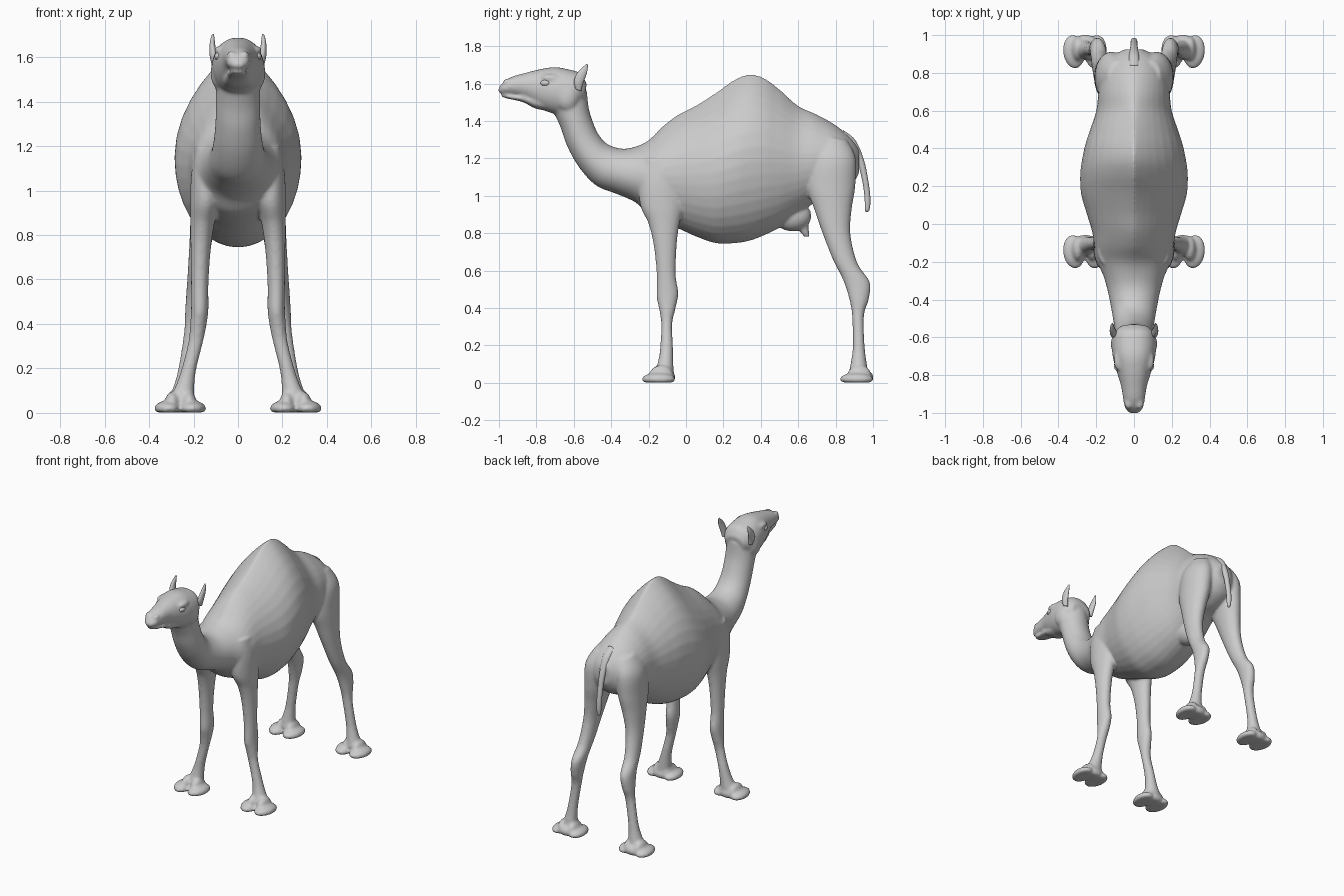
import bpy, bmesh, math
from mathutils import Vector, Matrix

N = 36


def spline(rows, steps=6):
    """Catmull-Rom interpolation through rows of numbers."""
    out = []
    for i in range(len(rows) - 1):
        p0, p1 = rows[max(i - 1, 0)], rows[i]
        p2, p3 = rows[i + 1], rows[min(i + 2, len(rows) - 1)]
        for s in range(steps):
            t = s / steps
            out.append([0.5 * (2 * b + (c - a) * t + (2 * a - 5 * b + 4 * c - d) * t * t
                               + (3 * b - a - 3 * c + d) * t ** 3)
                        for a, b, c, d in zip(p0, p1, p2, p3)])
    return out + [list(rows[-1])]


def loft(bm, rows, side=1, mid=0.5, low=1.0):
    """Rows: edge A (y, z), edge B (y, z), half width, x centre, pointedness towards A."""
    rings = []
    for ay, az, by, bz, w, xc, e in spline(rows):
        a, b = Vector((0, ay, az)), Vector((0, by, bz))
        c = b.lerp(a, mid)
        ring = []
        for k in range(N):
            t = 2 * math.pi * k / N
            u, s = math.cos(t), math.sin(t)
            p = c + (a - c) * u if u > 0 else c + (b - c) * -u
            x = w * math.copysign(abs(s) ** (e if u > 0 else low), s)
            ring.append(bm.verts.new((side * (xc + x), p.y, p.z)))
        rings.append(ring)
    for r, q in zip(rings, rings[1:]):
        for k in range(N):
            bm.faces.new((r[k], r[(k + 1) % N], q[(k + 1) % N], q[k]))
    bm.faces.new(rings[0])
    bm.faces.new(rings[-1][::-1])


def ball(bm, centre, radii, floor=None, turn=0):
    m = Matrix.Translation(centre) @ Matrix.Rotation(turn, 4, 'Z') @ Matrix.Diagonal((*radii, 1))
    res = bmesh.ops.create_uvsphere(bm, u_segments=28, v_segments=18, radius=1, matrix=m)
    if floor is not None:
        for v in res['verts']:
            v.co.z = max(v.co.z, floor)


def finish(bm, name):
    bmesh.ops.recalc_face_normals(bm, faces=bm.faces)
    for f in bm.faces:
        f.smooth = True
    me = bpy.data.meshes.new(name)
    bm.to_mesh(me)
    bm.free()
    ob = bpy.data.objects.new(name, me)
    bpy.context.collection.objects.link(ob)
    return ob


body = bmesh.new()

# torso with hump: y, top, bottom, half width, ridge sharpness
torso = [(.925, 1.25, 1.12, .05, 1), (.88, 1.31, 1.05, .125, 1.1), (.8, 1.378, 1.0, .172, 1.2),
         (.7, 1.435, .97, .188, 1.4), (.6, 1.482, .90, .20, 1.6), (.5, 1.57, .83, .232, 1.8),
         (.42, 1.63, .79, .258, 1.9), (.34, 1.65, .76, .275, 1.9), (.26, 1.622, .747, .285, 1.9),
         (.16, 1.552, .747, .28, 1.8), (.06, 1.487, .78, .252, 1.6), (-.04, 1.435, .825, .222, 1.5),
         (-.12, 1.375, .86, .21, 1.4), (-.2, 1.297, .90, .195, 1.2)]
# neck continues the torso
neck = [(-.28, 1.26, -.27, .965, .162, 0, 1), (-.35, 1.253, -.37, 1.01, .138, 0, 1),
        (-.42, 1.277, -.48, 1.055, .12, 0, 1), (-.462, 1.32, -.57, 1.15, .108, 0, 1),
        (-.49, 1.375, -.635, 1.265, .101, 0, 1), (-.518, 1.46, -.672, 1.37, .1, 0, 1),
        (-.53, 1.56, -.715, 1.46, .1, 0, 1)]
loft(body, [(y, t, y, b, w, 0, e) for y, t, b, w, e in torso] + neck, mid=.47)

# head
loft(body, [(-.53, 1.60, -.55, 1.50, .07, 0, 1), (-.565, 1.655, -.59, 1.46, .105, 0, .9),
            (-.62, 1.674, -.64, 1.43, .118, 0, .9), (-.70, 1.688, -.71, 1.44, .112, 0, .9),
            (-.78, 1.677, -.78, 1.468, .092, 0, .9), (-.86, 1.657, -.86, 1.52, .068, 0, .9),
            (-.93, 1.637, -.93, 1.54, .057, 0, .9), (-.978, 1.607, -.975, 1.545, .046, 0, .9),
            (-1.003, 1.575, -1.003, 1.555, .022, 0, 1)], low=.85)
# lower jaw
loft(body, [(-.70, 1.50, -.70, 1.45, .07, 0, 1), (-.80, 1.53, -.80, 1.465, .065, 0, 1),
            (-.88, 1.54, -.87, 1.50, .05, 0, 1), (-.95, 1.54, -.945, 1.518, .04, 0, 1),
            (-.985, 1.542, -.985, 1.528, .02, 0, 1)])

# udder
ball(body, (0, .57, .89), (.075, .10, .08))
loft(body, [(.53, .90, .67, .92, .06, 0, 1), (.585, .84, .655, .85, .035, 0, 1),
            (.63, .78, .662, .78, .014, 0, 1)])

front_leg = [(-.22, 1.2, -.04, 1.2, .05, .14, 1), (-.25, 1.08, -.01, 1.08, .065, .145, 1),
             (-.245, .95, -.01, .95, .068, .147, 1), (-.2, .85, -.035, .85, .054, .16, 1),
             (-.172, .73, -.05, .73, .045, .168, 1), (-.157, .58, -.055, .58, .039, .172, 1),
             (-.157, .46, -.041, .48, .039, .172, 1), (-.145, .4, -.055, .4, .037, .178, 1),
             (-.133, .32, -.073, .32, .033, .19, 1), (-.137, .2, -.07, .2, .033, .22, 1),
             (-.148, .12, -.068, .11, .043, .24, 1), (-.17, .05, -.065, .05, .06, .257, 1)]
hind_leg = [(.70, 1.32, .86, 1.30, .05, .09, 1), (.655, 1.2, .908, 1.2, .085, .115, 1),
            (.645, 1.05, .905, 1.05, .08, .13, 1), (.685, .93, .885, .92, .065, .148, 1),
            (.73, .8, .88, .79, .052, .165, 1), (.785, .66, .917, .64, .045, .18, 1),
            (.84, .55, .982, .54, .042, .19, 1), (.872, .45, .978, .45, .038, .2, 1),
            (.888, .36, .952, .36, .033, .21, 1), (.892, .2, .955, .2, .033, .235, 1),
            (.883, .12, .967, .1, .043, .25, 1), (.87, .05, .975, .05, .06, .26, 1)]

for s in (1, -1):
    for leg, y in ((front_leg, -.147), (hind_leg, .912)):
        loft(body, leg, s)
        # two-toed foot with spreading pads
        for d in (-1, 1):
            ball(body, (s * (.26 + d * .058), y, .02), (.058, .09, .034), .002, -s * d * .12)
            ball(body, (s * (.258 + d * .038), y + .015, .04), (.034, .065, .055), .002)
        ball(body, (s * .258, y + .04, .03), (.07, .05, .04), .002)
    # brow, cheek and nostril swellings
    ball(body, (s * .08, -.725, 1.632), (.028, .05, .018))
    ball(body, (s * .085, -.635, 1.53), (.038, .06, .075))
    ball(body, (s * .03, -.95, 1.61), (.02, .03, .018))
    # eye
    eye = bmesh.new()
    ball(eye, (s * .086, -.75, 1.603), (.02, .028, .018))
    finish(eye, "eye_right" if s < 0 else "eye_left")
    # ear
    ear = bmesh.new()
    loft(ear, [(-.59, 1.57, -.56, 1.56, .014, .104, 1), (-.6, 1.61, -.55, 1.60, .017, .11, 1),
               (-.583, 1.655, -.532, 1.65, .013, .115, 1), (-.55, 1.69, -.525, 1.685, .008, .114, 1),
               (-.532, 1.705, -.526, 1.704, .003, .112, 1)], s)
    finish(ear, "ear_right" if s < 0 else "ear_left")

# fuse the body parts into one smooth skin
skin = finish(body, "body")
rm = skin.modifiers.new("fuse", 'REMESH')
rm.mode = 'VOXEL'
rm.voxel_size = .009
rm.use_smooth_shade = True
sm = skin.modifiers.new("soften", 'SMOOTH')
sm.factor = .5
sm.iterations = 6

# tail
tail = bmesh.new()
loft(tail, [(.84, 1.352, .83, 1.30, .03, 0, 1), (.905, 1.298, .875, 1.265, .027, 0, 1),
            (.952, 1.19, .917, 1.18, .02, 0, 1), (.978, 1.06, .946, 1.06, .018, 0, 1),
            (.986, .98, .955, .98, .016, 0, 1), (.982, .93, .957, .925, .013, 0, 1),
            (.974, .915, .962, .914, .005, 0, 1)])
finish(tail, "tail")
